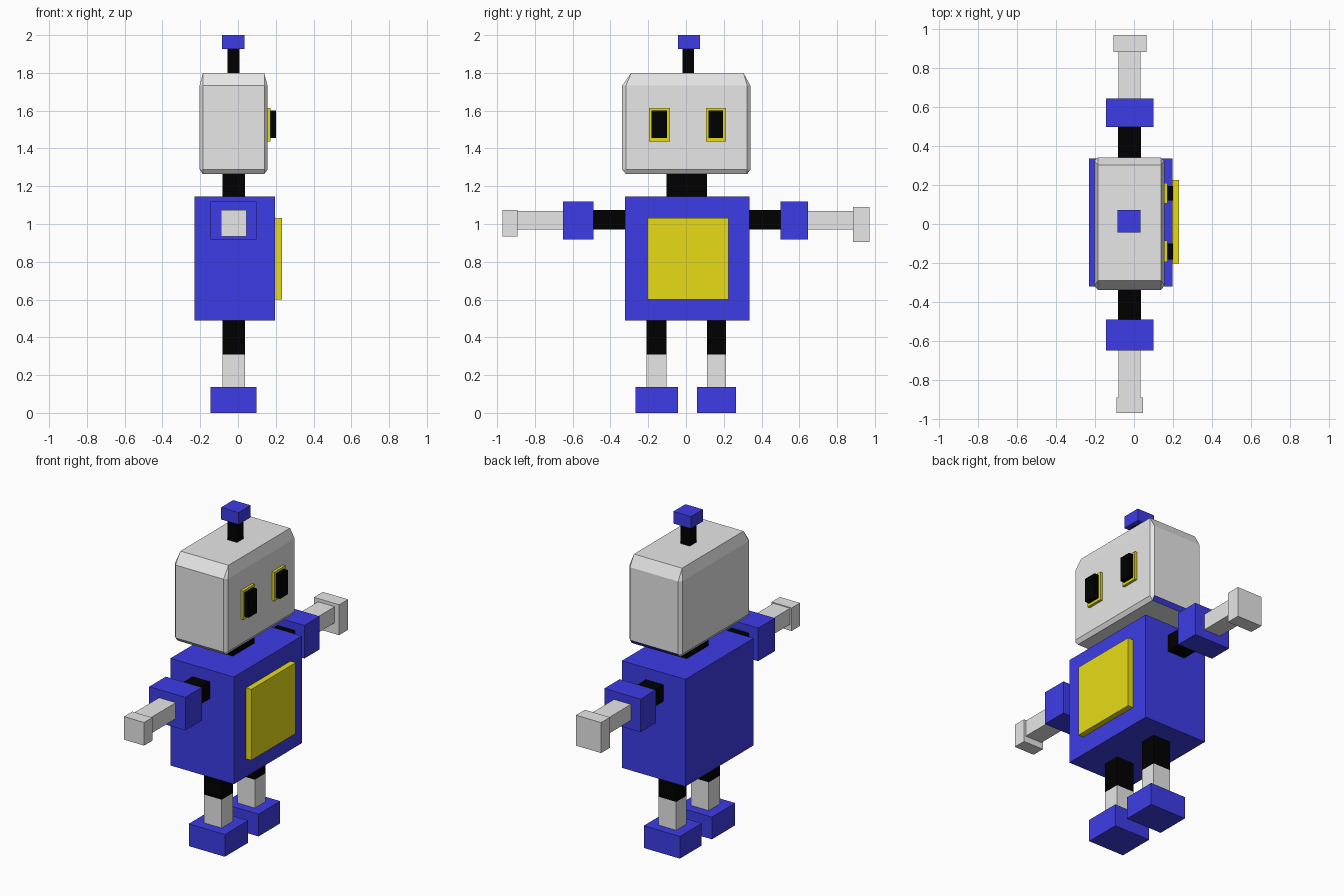
import bpy
import bmesh

if "Cube" in bpy.data.objects:
    bpy.data.objects.remove(bpy.data.objects["Cube"])


def make_mat(name, rgb):
    m = bpy.data.materials.new(name)
    m.diffuse_color = (*rgb, 1.0)
    m.use_nodes = True
    m.node_tree.nodes["Principled BSDF"].inputs["Base Color"].default_value = m.diffuse_color
    return m


BLUE = make_mat("blue", (0.048, 0.046, 0.8))
GREY = make_mat("light grey", (0.8, 0.8, 0.8))
BLACK = make_mat("black", (0.0, 0.0, 0.0))
YELLOW = make_mat("yellow", (0.8, 0.72, 0.008))


def add_object(name, bm, *mats):
    bmesh.ops.recalc_face_normals(bm, faces=bm.faces)
    mesh = bpy.data.meshes.new(name)
    bm.to_mesh(mesh)
    bm.free()
    for m in mats:
        mesh.materials.append(m)
    ob = bpy.data.objects.new(name, mesh)
    bpy.context.collection.objects.link(ob)
    return ob


def box(name, mat, x, y, z):
    """Box from (min, max) ranges along each axis."""
    bm = bmesh.new()
    bmesh.ops.create_cube(bm, size=1)
    for v in bm.verts:
        v.co = [r[0] if c < 0 else r[1] for c, r in zip(v.co, (x, y, z))]
    return add_object(name, bm, mat)


LIMB_X = (-0.082, 0.036)
BLOCK_X = (-0.145, 0.099)

# Head: chamfered box, each corner split into three points
bm = bmesh.new()
for x, xi in ((-0.203, -0.186), (0.156, 0.139)):
    for y, yi, yt in ((-0.338, -0.318, -0.29), (0.341, 0.324, 0.304)):
        for z, zi in ((1.264, 1.288), (1.80, 1.733)):
            ye = yt if z > 1.5 else yi
            for p in ((x, yi, zi), (xi, y, zi), (xi, ye, z)):
                bm.verts.new(p)
bmesh.ops.convex_hull(bm, input=bm.verts)
bmesh.ops.dissolve_limit(bm, angle_limit=0.02, verts=bm.verts, edges=bm.edges)
bmesh.ops.recalc_face_normals(bm, faces=bm.faces)
for f in bm.faces:
    # lower chamfer on the +y side is blue
    if f.calc_center_median().z < 1.3 and f.normal.y > 0.4 and abs(f.normal.x) < 0.1:
        f.material_index = 1
add_object("head", bm, GREY, BLUE)

# Antenna
box("antenna_rod", BLACK, (-0.056, 0.007), (-0.019, 0.043), (1.79, 1.926))
box("antenna_tip", BLUE, (-0.084, 0.034), (-0.043, 0.073), (1.926, 2.0))

# Eyes
for side, rim, pupil in (("right", (-0.195, -0.085), (-0.182, -0.101)),
                         ("left", (0.105, 0.211), (0.120, 0.196))):
    box(side + "_eye_rim", YELLOW, (0.15, 0.172), rim, (1.438, 1.615))
    box(side + "_eye_pupil", BLACK, (0.165, 0.2), pupil, (1.454, 1.602))

# Neck, body and chest panel
box("neck", BLACK, LIMB_X, (-0.102, 0.11), (1.14, 1.27))
box("body", BLUE, (-0.231, 0.197), (-0.322, 0.336), (0.49, 1.145))
box("chest_panel", YELLOW, (0.19, 0.232), (-0.203, 0.226), (0.60, 1.033))

# Arms: stations along y are shoulder, elbow start, elbow end, wrist, hand end
ARMS = (("right", (-0.32, -0.490, -0.65, -0.892, -0.972), (-0.09, 0.046), (0.934, 1.075)),
        ("left", (0.33, 0.499, 0.646, 0.885, 0.971), (-0.106, 0.064), (0.904, 1.09)))
for side, st, hand_x, hand_z in ARMS:
    seg = [tuple(sorted(p)) for p in zip(st, st[1:])]
    box(side + "_upper_arm", BLACK, LIMB_X, seg[0], (0.97, 1.073))
    box(side + "_elbow", BLUE, BLOCK_X, seg[1], (0.918, 1.12))
    box(side + "_forearm", GREY, (-0.079, 0.034), seg[2], (0.972, 1.07))
    box(side + "_hand", GREY, hand_x, seg[3], hand_z)

# Legs and feet
for side, leg_y, foot_y in (("right", (-0.209, -0.102), (-0.268, -0.043)),
                            ("left", (0.111, 0.212), (0.057, 0.266))):
    box(side + "_upper_leg", BLACK, LIMB_X, leg_y, (0.309, 0.495))
    box(side + "_lower_leg", GREY, LIMB_X, leg_y, (0.13, 0.309))
    box(side + "_foot", BLUE, BLOCK_X, foot_y, (0.0, 0.136))
